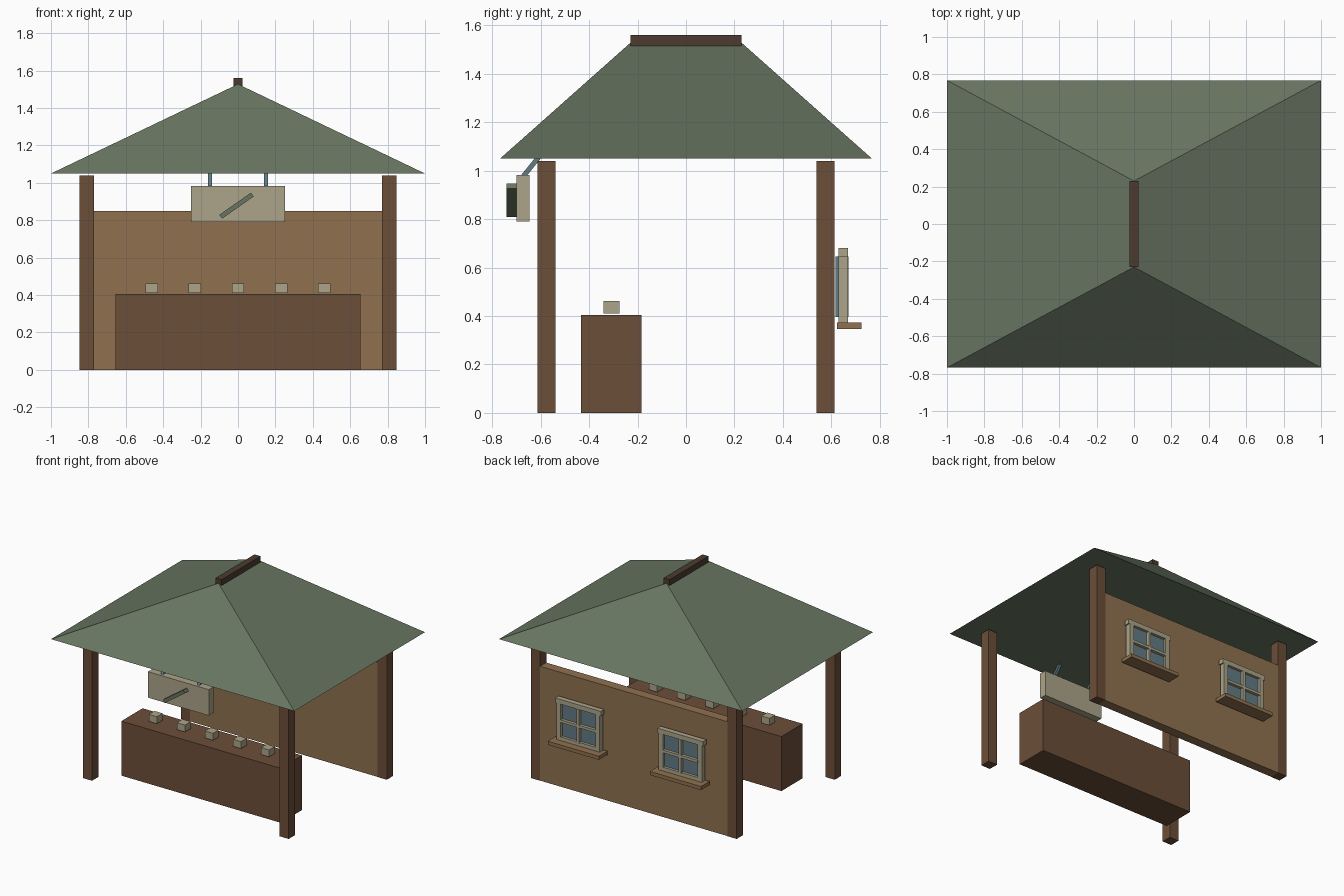
import bpy, bmesh, math
from mathutils import Matrix, Vector

if "Cube" in bpy.data.objects:
    bpy.data.objects.remove(bpy.data.objects["Cube"])


def material(name, rgb):
    lin = [((c / 255 + 0.055) / 1.055) ** 2.4 for c in rgb]
    m = bpy.data.materials.new(name)
    m.diffuse_color = (*lin, 1)
    m.use_nodes = True
    m.node_tree.nodes["Principled BSDF"].inputs["Base Color"].default_value = m.diffuse_color
    return m


WOOD = material("brown wood", (108, 78, 56))
DARK = material("dark ridge wood", (76, 59, 47))
TAN = material("tan boards", (144, 113, 79))
CREAM = material("cream paint", (172, 164, 137))
GREEN = material("roof green", (104, 117, 97))
SLATE = material("slate blue", (98, 123, 133))


def finish(name, bm, mat):
    bmesh.ops.recalc_face_normals(bm, faces=bm.faces)
    me = bpy.data.meshes.new(name)
    bm.to_mesh(me)
    bm.free()
    me.materials.append(mat)
    ob = bpy.data.objects.new(name, me)
    bpy.context.collection.objects.link(ob)
    return ob


def box(name, mat, x, y, z, rot=None):
    """Box from (min, max) ranges, optionally rotated about its centre."""
    size = [r[1] - r[0] for r in (x, y, z)]
    mid = Vector([(r[0] + r[1]) / 2 for r in (x, y, z)])
    m = Matrix.Translation(mid) @ (rot or Matrix()) @ Matrix.Diagonal((*size, 1))
    bm = bmesh.new()
    bmesh.ops.create_cube(bm, size=1, matrix=m)
    return finish(name, bm, mat)


def around(c, w):
    return (c - w / 2, c + w / 2)


# Hip roof: flat-bottomed rectangle rising to a short ridge
bm = bmesh.new()
eave = [bm.verts.new((x, y, 1.05)) for x, y in ((-1, -.768), (1, -.768), (1, .768), (-1, .768))]
front, back = [bm.verts.new((0, y, 1.528)) for y in (-.23, .23)]
a, b, c, d = eave
for f in ((d, c, b, a), (a, b, front), (c, d, back), (b, c, back, front), (d, a, front, back)):
    bm.faces.new(f)
finish("roof", bm, GREEN)
box("ridge_beam", DARK, (-.025, .025), (-.229, .229), (1.515, 1.56))

# Corner posts
for sx, side in ((-1, "left"), (1, "right")):
    for sy, end in ((-1, "front"), (1, "back")):
        box(f"{end}_{side}_post", WOOD, around(sx * .809, .076), around(sy * .576, .076), (0, 1.04))

# Back wall, counter and goods
box("back_wall", TAN, (-.771, .771), (.54, .612), (0, .85))
box("counter", WOOD, (-.656, .656), (-.434, -.184), (0, .405))
for i in range(5):
    box(f"counter_block_{i + 1}", CREAM, around((i - 2) * .231, .066), (-.341, -.274), (.411, .463))

# Hanging sign with a slanted bar and two hangers
box("sign_board", CREAM, (-.25, .25), (-.70, -.646), (.79, .983))
box("sign_bar", GREEN, around(-.008, .206), (-.741, -.70), around(.878, .025),
    Matrix.Rotation(math.radians(-35), 4, 'Y'))
for sx, side in ((-1, "left"), (1, "right")):
    box(f"{side}_sign_hanger", SLATE, around(sx * .15, .02), around(-.642, .02), around(1.014, .11),
        Matrix.Rotation(math.radians(-39), 4, 'X'))

# Back windows
for sx, side in ((-1, "left"), (1, "right")):
    cx = sx * .42
    fy = (.629, .668)
    box(f"{side}_window_glass", SLATE, around(cx, .30), (.618, .648), (.395, .645))
    box(f"{side}_window_top_rail", CREAM, around(cx, .375), fy, (.645, .68))
    box(f"{side}_window_bottom_rail", CREAM, around(cx, .29), fy, (.374, .402))
    for k in (-1, 1):
        box(f"{side}_window_stile_{'a' if k < 0 else 'b'}", CREAM, around(cx + k * .16, .035), fy, (.374, .645))
    box(f"{side}_window_upright_bar", CREAM, around(cx, .02), (.64, .671), (.395, .645))
    box(f"{side}_window_cross_bar", CREAM, around(cx, .29), (.64, .670), around(.52, .02))
    box(f"{side}_window_sill", TAN, around(cx, .42), (.623, .724), (.347, .374))
